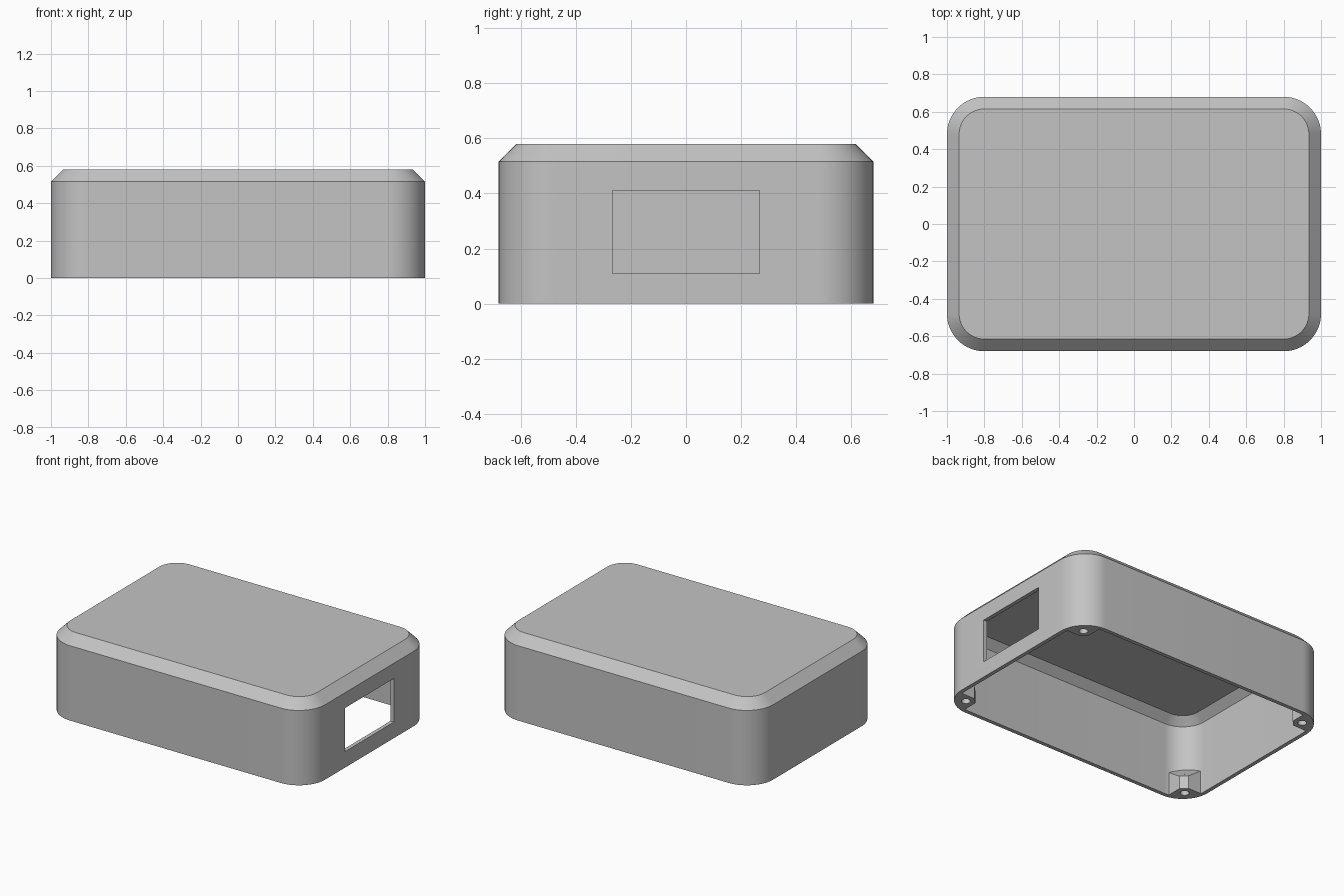
import bpy, bmesh
from math import cos, sin, asin, pi, sqrt, radians

old = bpy.data.objects.get("Cube")
if old:
    bpy.data.objects.remove(old, do_unlink=True)

HX, HY, RADIUS = 1.0, 0.68, 0.2      # outer half sizes and corner radius
HEIGHT, CHAMFER, WALL = 0.58, 0.065, 0.027
CX, CY = HX - RADIUS, HY - RADIUS    # corner arc centre
STEPS = 20

grey = bpy.data.materials.new("plain grey")
grey.use_nodes = True
colour = (0.55, 0.55, 0.55, 1)
grey.diffuse_color = colour
grey.node_tree.nodes["Principled BSDF"].inputs["Base Color"].default_value = colour


def make_object(name, bm):
    bmesh.ops.recalc_face_normals(bm, faces=bm.faces)
    mesh = bpy.data.meshes.new(name)
    bm.to_mesh(mesh)
    bm.free()
    mesh.materials.append(grey)
    obj = bpy.data.objects.new(name, mesh)
    bpy.context.collection.objects.link(obj)
    return obj


def activate(obj):
    bpy.ops.object.select_all(action='DESELECT')
    obj.select_set(True)
    bpy.context.view_layer.objects.active = obj


def cut(obj, cutter):
    cutter.hide_render = True
    mod = obj.modifiers.new("cut", 'BOOLEAN')
    mod.operation, mod.solver, mod.object = 'DIFFERENCE', 'EXACT', cutter
    activate(obj)
    bpy.ops.object.modifier_apply(modifier=mod.name)
    bpy.data.objects.remove(cutter, do_unlink=True)


def rounded_ring(bm, inset, z):
    """Rounded rectangle loop, inset from the outer outline."""
    r = RADIUS - inset
    ring = []
    for q, (sx, sy) in enumerate([(1, 1), (-1, 1), (-1, -1), (1, -1)]):
        for i in range(STEPS + 1):
            a = (q + i / STEPS) * pi / 2
            ring.append(bm.verts.new((sx * CX + r * cos(a), sy * CY + r * sin(a), z)))
    return ring


def bridge(bm, a, b):
    for i in range(len(a)):
        j = (i + 1) % len(a)
        bm.faces.new((a[i], a[j], b[j], b[i]))


# Hollow shell, open at the bottom, with a chamfered top
bm = bmesh.new()
shoulder = HEIGHT - CHAMFER
sections = [(WALL + CHAMFER - 0.012, HEIGHT - WALL), (WALL, shoulder - 0.012), (WALL, 0),
            (0, 0), (0, shoulder), (CHAMFER, HEIGHT)]
rings = [rounded_ring(bm, inset, z) for inset, z in sections]
for a, b in zip(rings, rings[1:]):
    bridge(bm, a, b)
bm.faces.new(rings[0])
bm.faces.new(rings[-1])
shell = make_object("enclosure_shell", bm)

# Rectangular opening in the left end wall
bm = bmesh.new()
bmesh.ops.create_cube(bm, size=1)
bmesh.ops.scale(bm, verts=bm.verts, vec=(0.2, 0.534, 0.3))
bmesh.ops.translate(bm, verts=bm.verts, vec=(HX, 0, 0.26))
cut(shell, make_object("opening_cutter", bm))

# Screw boss: fits the inner corner, with a top sloping up into it
PX, PY, HALF, NOTCH = 0.89, 0.57, 0.06, 0.02
inner = RADIUS - WALL
start = asin((PY - HALF - CY) / inner)
plan = []
for i in range(STEPS + 1):
    a = start + (pi / 2 - 2 * start) * i / STEPS
    plan.append((CX + inner * cos(a), CY + inner * sin(a)))
plan += [(PX - HALF, PY - NOTCH), (PX - NOTCH, PY - HALF)]
bm = bmesh.new()
low = [bm.verts.new((x, y, 0)) for x, y in plan]
front = PX + PY - HALF - NOTCH
high = [bm.verts.new((x, y, 0.09 + (x + y - front) / sqrt(2))) for x, y in plan]
bridge(bm, low, high)
bm.faces.new(low)
bm.faces.new(high)
bosses = make_object("screw_bosses", bm)

# Blind screw hole
bm = bmesh.new()
bmesh.ops.create_cone(bm, cap_ends=True, segments=24, radius1=0.028, radius2=0.028, depth=0.24)
bmesh.ops.translate(bm, verts=bm.verts, vec=(PX, PY, 0))
cut(bosses, make_object("hole_cutter", bm))

# Repeat the boss in all four corners
mirror = bosses.modifiers.new("corners", 'MIRROR')
mirror.use_axis = (True, True, False)
mirror.use_mirror_merge = False
activate(bosses)
bpy.ops.object.modifier_apply(modifier=mirror.name)

for obj in (shell, bosses):
    activate(obj)
    bpy.ops.object.shade_smooth_by_angle(angle=radians(30))
